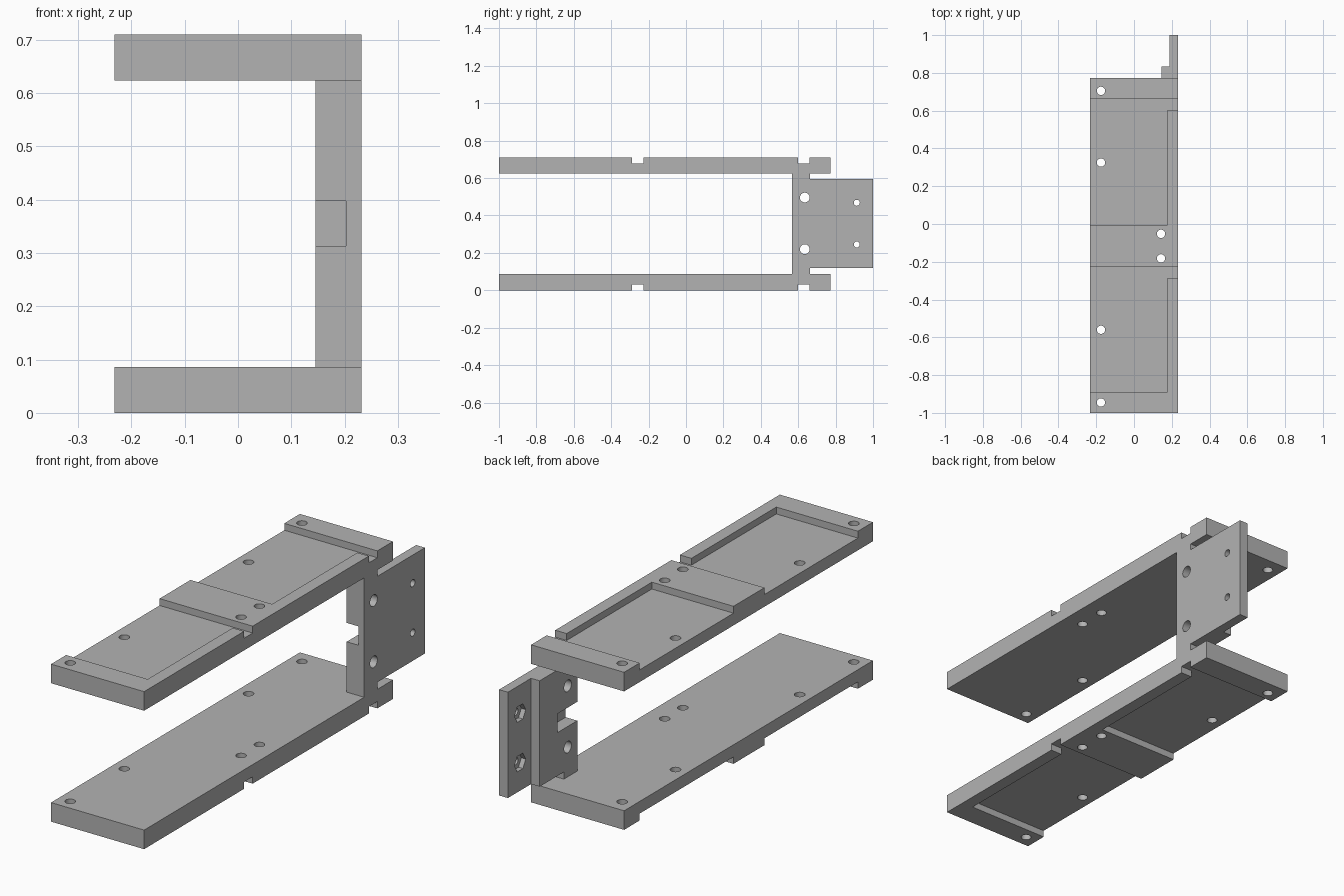
import bpy
import math
from mathutils import Matrix

cube = bpy.data.objects.get("Cube")
if cube:
    bpy.data.objects.remove(cube, do_unlink=True)

grey = bpy.data.materials.new("plain grey")
grey.use_nodes = True
colour = (0.45, 0.45, 0.45, 1)
grey.diffuse_color = colour
grey.node_tree.nodes["Principled BSDF"].inputs["Base Color"].default_value = colour

HALF, HEIGHT, THICK, DEPTH = 0.232, 0.71, 0.086, 0.031
OVER = 0.05  # how far cutters run past open faces


def box(name, xs, ys, zs):
    lo, hi = zip(xs, ys, zs)
    size = [b - a for a, b in zip(lo, hi)]
    mid = [(a + b) / 2 for a, b in zip(lo, hi)]
    bpy.ops.mesh.primitive_cube_add(size=1)
    ob = bpy.context.object
    ob.name = name
    ob.data.transform(Matrix.Translation(mid) @ Matrix.Diagonal((*size, 1)))
    return ob


def rod(name, centre, radius, length, axis="Z", sides=32):
    bpy.ops.mesh.primitive_cylinder_add(vertices=sides, radius=radius, depth=length)
    ob = bpy.context.object
    ob.name = name
    turn = Matrix.Rotation(math.pi / 2, 4, "Y") if axis == "X" else Matrix()
    ob.data.transform(Matrix.Translation(centre) @ turn)
    return ob


def combine(body, others, operation):
    """Apply one boolean per helper, then remove the helpers."""
    for other in others:
        other.hide_render = True
        mod = body.modifiers.new(other.name, "BOOLEAN")
        mod.operation, mod.solver, mod.object = operation, "EXACT", other
    graph = bpy.context.evaluated_depsgraph_get()
    mesh = bpy.data.meshes.new_from_object(body.evaluated_get(graph))
    body.modifiers.clear()
    body.data = mesh
    for other in others:
        bpy.data.objects.remove(other, do_unlink=True)
    return body


def make_arm(name, upper):
    """Long plate with two trays and strap slots in its outer face."""
    if upper:
        span, cut = (HEIGHT - THICK, HEIGHT), (HEIGHT - DEPTH, HEIGHT + OVER)
    else:
        span, cut = (0, THICK), (-OVER, DEPTH)
    arm = box(name, (-HALF, HALF), (-1, 0.772), span)
    cutters = []
    for start, slot, end in ((-0.893, -0.288, -0.227), (-0.007, 0.6, 0.661)):
        tray = box("tray", (-HALF - OVER, 0.175), (start, end), cut)
        strap = box("slot", (0.15, HALF + OVER), (slot, end), cut)
        cutters += [tray, strap]
    # screw holes along the open edge and a pair by the middle rib
    spots = [(-0.175, y) for y in (-0.945, -0.56, 0.325, 0.705)]
    spots += [(0.143, y) for y in (-0.182, -0.052)]
    for x, y in spots:
        cutters.append(rod("screw_hole", (x, y, sum(span) / 2), 0.022, 0.3))
    return combine(arm, cutters, "DIFFERENCE")


# Arms
lower_arm = make_arm("lower_arm", False)
upper_arm = make_arm("upper_arm", True)

# Upright bracket: full-height post, stepped block and thin mounting tab
post = box("post", (0.145, HALF), (0.567, 0.663), (0.06, HEIGHT - 0.06))
block = box("block", (0.145, HALF), (0.6, 0.835), (0.118, 0.595))
tab = box("tab", (0.188, HALF), (0.8, 1), (0.118, 0.595))
bracket = combine(post, [block, tab], "UNION")

# Bracket holes, hexagonal nut seats and cable notch
cutters = [box("notch", (0.1, 0.203), (0.5, 0.708), (0.313, 0.398))]
for z in (0.22, 0.496):
    cutters.append(rod("bolt_hole", (0.19, 0.635, z), 0.026, 0.3, "X"))
for z in (0.245, 0.468):
    cutters.append(rod("tab_hole", (0.2, 0.913, z), 0.016, 0.3, "X"))
    cutters.append(rod("nut_seat", (0.188, 0.913, z), 0.04, 0.044, "X", 6))
bracket = combine(bracket, cutters, "DIFFERENCE")

# Fuse everything into one solid frame
frame = combine(bracket, [lower_arm, upper_arm], "UNION")
frame.name = "mounting_frame"
frame.data.materials.clear()
frame.data.materials.append(grey)
for face in frame.data.polygons:
    face.material_index = 0

bpy.ops.object.select_all(action="DESELECT")
frame.select_set(True)
bpy.context.view_layer.objects.active = frame
bpy.ops.object.shade_smooth_by_angle(angle=math.radians(30))
